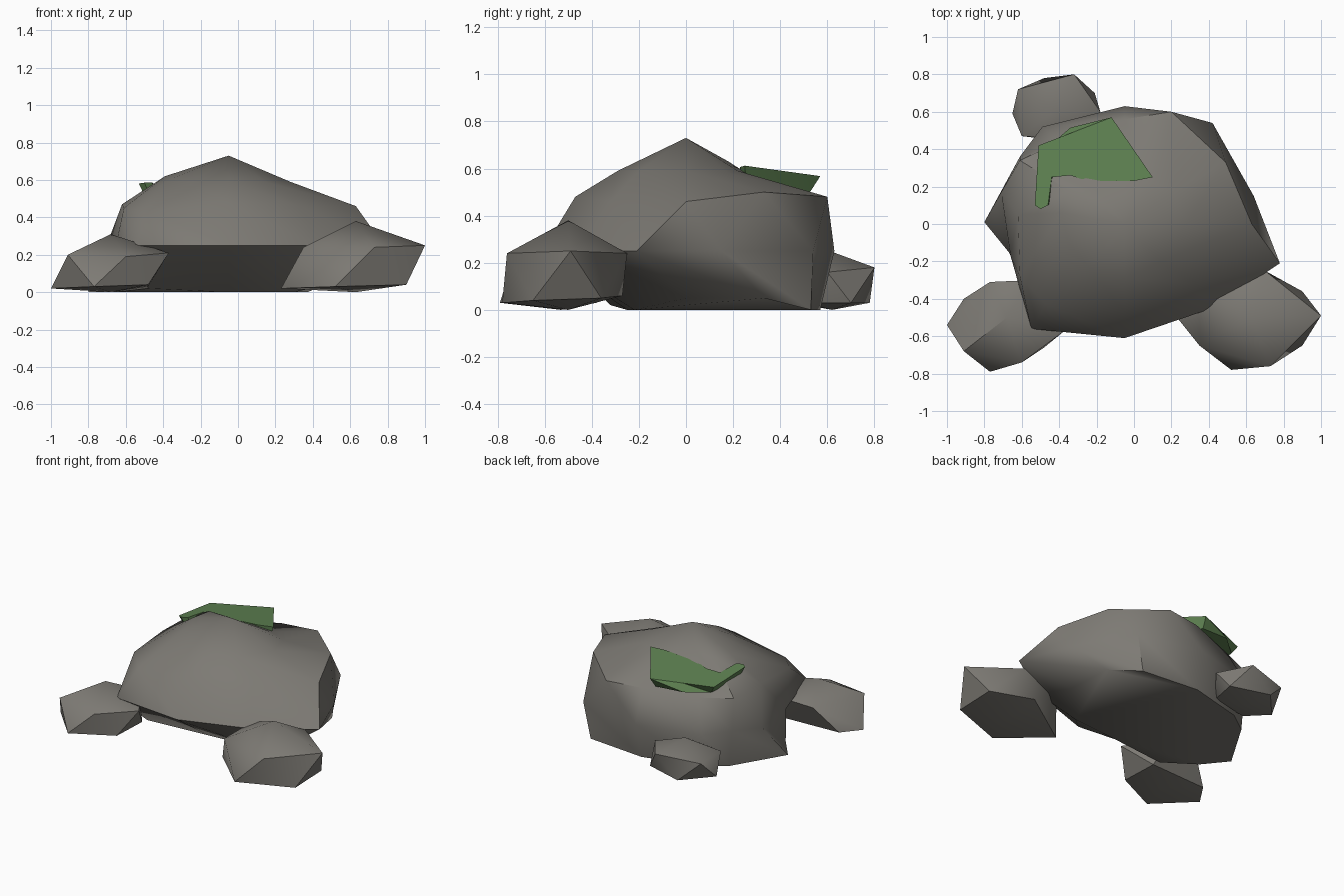
import bpy
import bmesh
import math

default_cube = bpy.data.objects.get("Cube")
if default_cube:
    bpy.data.objects.remove(default_cube, do_unlink=True)


def make_material(name, color):
    material = bpy.data.materials.new(name)
    material.use_nodes = True
    material.diffuse_color = color
    shader = next(n for n in material.node_tree.nodes if n.type == "BSDF_PRINCIPLED")
    shader.inputs["Base Color"].default_value = color
    shader.inputs["Roughness"].default_value = 0.9
    return material


stone = make_material("stone grey", (.205, .195, .175, 1))
moss = make_material("moss green", (.115, .225, .085, 1))


def finish(bm, name, material, angle):
    """Turn a bmesh into an object, smooth across shallow edges only."""
    bmesh.ops.recalc_face_normals(bm, faces=bm.faces)
    mesh = bpy.data.meshes.new(name)
    bm.to_mesh(mesh)
    bm.free()
    mesh.materials.append(material)
    obj = bpy.data.objects.new(name, mesh)
    bpy.context.collection.objects.link(obj)
    bpy.ops.object.select_all(action="DESELECT")
    obj.select_set(True)
    bpy.context.view_layer.objects.active = obj
    bpy.ops.object.shade_smooth_by_angle(angle=math.radians(angle))
    return obj


def hull_rock(name, points):
    """Faceted boulder wrapped around a few corner points."""
    bm = bmesh.new()
    for point in points:
        bm.verts.new(point)
    result = bmesh.ops.convex_hull(bm, input=bm.verts)
    loose = set(result["geom_interior"] + result["geom_unused"])
    bmesh.ops.delete(bm, geom=[v for v in loose if isinstance(v, bmesh.types.BMVert)],
                     context="VERTS")
    return finish(bm, name, stone, 46)


def loft(bm, rings):
    """Skin neighbouring rings with triangles and return the ring vertices."""
    loops = [[bm.verts.new(p) for p in ring] for ring in rings]
    for low, high in zip(loops, loops[1:]):
        for i in range(len(low)):
            j = (i + 1) % len(low)
            bm.faces.new((low[i], low[j], high[i]))
            bm.faces.new((low[j], high[j], high[i]))
    return loops


# Main boulder: rings run counter-clockwise from the front, bottom to top
base = [(-.05, -.25, 0), (.3, -.22, 0), (.52, 0, .05), (.5, .33, .05),
        (.37, .53, 0), (-.05, .57, 0), (-.44, .47, 0), (-.59, .36, 0),
        (-.8, .01, 0), (-.67, -.15, 0), (-.48, -.32, .02)]
rim = [(-.05, -.61, .25), (.42, -.45, .25), (.78, -.21, .25), (.64, .15, .25),
       (.42, .54, .25), (-.05, .63, .25), (-.49, .52, .25), (-.61, .36, .25),
       (-.71, .17, .23), (-.66, -.17, .22), (-.55, -.56, .25)]
shoulder = [(-.05, -.47, .48), (.33, -.32, .46), (.63, 0, .46), (.49, .33, .5),
            (.2, .6, .48), (-.05, .56, .48), (-.4, .44, .46), (-.61, .34, .47),
            (-.62, .05, .47), (-.61, -.28, .45), (-.47, -.43, .43)]
crown = [(-.05, -.29, .59), (.14, -.2, .59), (.28, 0, .59), (.22, .18, .58),
         (.1, .22, .59), (-.05, .2, .61), (-.21, .18, .63), (-.35, .18, .63),
         (-.39, .06, .62), (-.35, -.1, .61), (-.24, -.23, .59)]
bm = bmesh.new()
loops = loft(bm, [base, rim, shoulder, crown])
bm.faces.new(loops[0])
peak = bm.verts.new((-.05, 0, .73))
for i, vert in enumerate(loops[-1]):
    bm.faces.new((vert, loops[-1][(i + 1) % len(loops[-1])], peak))
finish(bm, "main_boulder", stone, 48)

# Small boulders around the main one
hull_rock("front_right_boulder", [
    (-.68, -.5, .31), (-.91, -.68, .2), (-.6, -.74, .19), (-.37, -.57, .21),
    (-.55, -.3, .21), (-.77, -.31, .2), (-1, -.54, .02), (-.77, -.79, .03),
    (-.48, -.66, .04), (-.48, -.38, .03), (-.91, -.4, .03), (-.68, -.53, 0)])
hull_rock("front_left_boulder", [
    (.63, -.5, .38), (.73, -.76, .24), (.35, -.65, .24), (.35, -.35, .24),
    (.7, -.25, .24), (1, -.49, .25), (.52, -.78, .03), (.9, -.65, .04),
    (.9, -.36, .05), (.6, -.27, .06), (.23, -.5, .02), (.63, -.5, 0)])
hull_rock("back_boulder", [
    (-.42, .61, .25), (-.62, .72, .16), (-.32, .8, .18), (-.18, .6, .16),
    (-.32, .45, .16), (-.6, .47, .15), (-.48, .78, .03), (-.21, .7, .03),
    (-.25, .5, .03), (-.65, .59, .03), (-.52, .46, .03), (-.43, .62, 0)])

# Moss patch: gently tilted slab with a notched edge, flaring out at the back
outline = [(-.53, .1), (-.5, .08), (-.46, .1), (-.44, .25), (-.34, .26),
           (-.25, .23), (0, .23), (.1, .25), (-.12, .57), (-.32, .493), (-.51, .42)]
top = [(x, y, .605 + .07 * x - .09 * (y - .25)) for x, y in outline]
under = [(-.22 + (x + .22) * .88, .28 + (y - .28) * .85, .5) for x, y in outline]
under[-2] = (-.34, .515, .51)
bm = bmesh.new()
lower, upper = loft(bm, [under, top])
bm.faces.new(lower)
bm.faces.new(upper)
finish(bm, "moss_patch", moss, 20)
